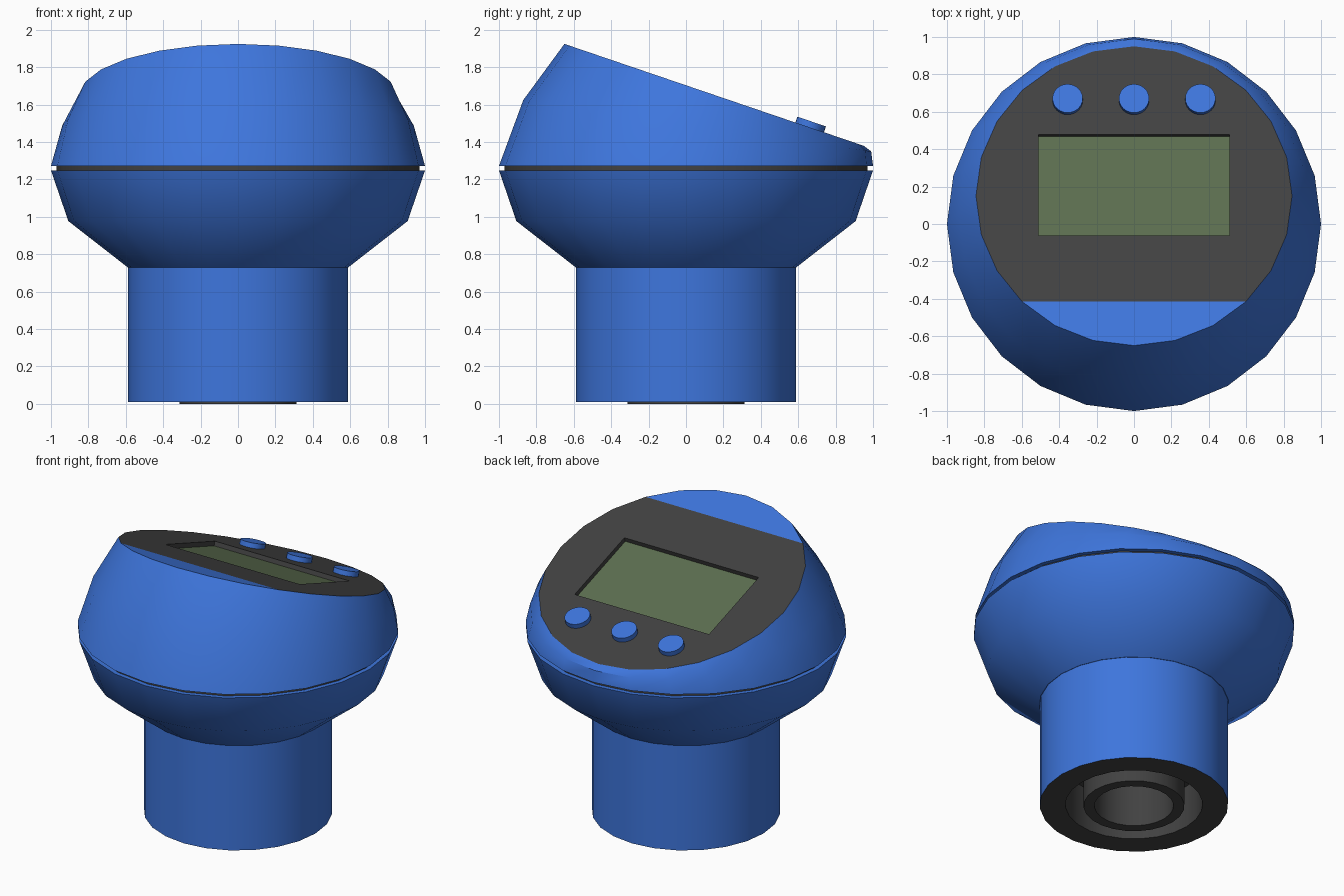
import bpy, bmesh, math
from mathutils import Matrix, Vector

if "Cube" in bpy.data.objects:
    bpy.data.objects.remove(bpy.data.objects["Cube"])

N = 24
TILT = math.radians(18.8)
# Frame of the sloping display face
FACE = Matrix.Translation((0, 0.15, 1.652)) @ Matrix.Rotation(-TILT, 4, 'X')


def material(name, rgb):
    m = bpy.data.materials.new(name)
    m.diffuse_color = (*rgb, 1)
    m.use_nodes = True
    m.node_tree.nodes["Principled BSDF"].inputs["Base Color"].default_value = m.diffuse_color
    return m


BLUE = material("blue_plastic", (0.048, 0.18, 0.72))
DARK = material("dark_plastic", (0.054, 0.054, 0.054))
GREEN = material("display_green", (0.107, 0.156, 0.08))


def ring(r, z, cy=0.0, tilt=0.0):
    """Circle of N points, optionally tilted about x."""
    m = Matrix.Translation((0, cy, z)) @ Matrix.Rotation(-tilt, 4, 'X')
    return [m @ Vector((r * math.cos(2 * math.pi * i / N),
                        r * math.sin(2 * math.pi * i / N), 0)) for i in range(N)]


def loft(rings, band_mats=None):
    """Skin a stack of rings and cap both ends."""
    bm = bmesh.new()
    vs = [[bm.verts.new(p) for p in r] for r in rings]
    for k in range(len(vs) - 1):
        a, b = vs[k], vs[k + 1]
        for i in range(N):
            j = (i + 1) % N
            f = bm.faces.new((a[i], a[j], b[j], b[i]))
            f.material_index = band_mats[k] if band_mats else 0
    bm.faces.new(vs[0][::-1])
    cap = bm.faces.new(vs[-1])
    return bm, cap, vs[-1]


def finish(bm, name, mats, smooth=True, matrix=None):
    bmesh.ops.recalc_face_normals(bm, faces=bm.faces[:])
    me = bpy.data.meshes.new(name)
    bm.to_mesh(me)
    bm.free()
    for m in mats:
        me.materials.append(m)
    if smooth:
        me.shade_smooth()
        me.set_sharp_from_angle(angle=math.radians(40))
        for p in me.polygons:
            if len(p.vertices) > 4:      # caps stay flat
                p.use_smooth = False
    ob = bpy.data.objects.new(name, me)
    if matrix:
        ob.matrix_world = matrix
    bpy.context.collection.objects.link(ob)
    return ob


def face_box(name, x, y0, y1, z0, z1, mat):
    """Box in the frame of the display face."""
    bm = bmesh.new()
    bmesh.ops.create_cube(bm, size=1)
    bmesh.ops.scale(bm, vec=(2 * x, y1 - y0, z1 - z0), verts=bm.verts[:])
    bmesh.ops.translate(bm, vec=(0, (y0 + y1) / 2, (z0 + z1) / 2), verts=bm.verts[:])
    return finish(bm, name, [mat], False, FACE)


# Stem with a dark ring socket underneath
stem = [(0.246, 0.4), (0.246, 0), (0.314, 0), (0.314, 0.3),
        (0.427, 0.3), (0.427, 0.01), (0.587, 0.01), (0.587, 0.735)]
bm, _, _ = loft([ring(r, z) for r, z in stem], [0, 0, 0, 0, 0, 0, 1])
finish(bm, "stem", [DARK, BLUE])

# Lower housing bowl
bm, _, _ = loft([ring(0.59, 0.73), ring(0.907, 0.977), ring(1, 1.248)])
finish(bm, "lower_housing", [BLUE])

# Dark seam between the halves
bm, _, _ = loft([ring(0.97, 1.235), ring(0.97, 1.285)])
finish(bm, "seam_band", [DARK])

# Upper housing, leaning over to the sloping face; the cap splits into panel and blue strip
bm, cap, top = loft([ring(1, 1.272), ring(0.94, 1.487, 0.06, math.radians(8.4)),
                     ring(0.845, 1.652, 0.15, TILT)], [1, 1])
bm.faces.ensure_lookup_table()
for f in bm.faces:
    f.material_index = 1
bmesh.utils.face_split(cap, top[15], top[21])
for f in bm.faces:
    if len(f.verts) > 10 and f.calc_center_median().z > 1.4 and top[6] in f.verts:
        f.material_index = 0
upper = finish(bm, "upper_housing", [DARK, BLUE])

# Recess for the display
cutter = face_box("recess_cutter", 0.51, -0.222, 0.347, -0.04, 0.1, DARK)
cutter.hide_render = True
mod = upper.modifiers.new("recess", 'BOOLEAN')
mod.operation = 'DIFFERENCE'
mod.solver = 'EXACT'
mod.object = cutter
bpy.context.view_layer.objects.active = upper
bpy.ops.object.modifier_apply(modifier=mod.name)
bpy.data.objects.remove(cutter)

# Display glass at the bottom of the recess
face_box("display_screen", 0.513, -0.225, 0.35, -0.06, -0.03, GREEN)

# Three push buttons
for i, x in enumerate((-0.355, 0, 0.355)):
    bm, _, _ = loft([ring(0.081, -0.02), ring(0.081, 0.033)])
    finish(bm, f"button_{i + 1}", [BLUE], True, FACE @ Matrix.Translation((x, 0.54, 0)))
